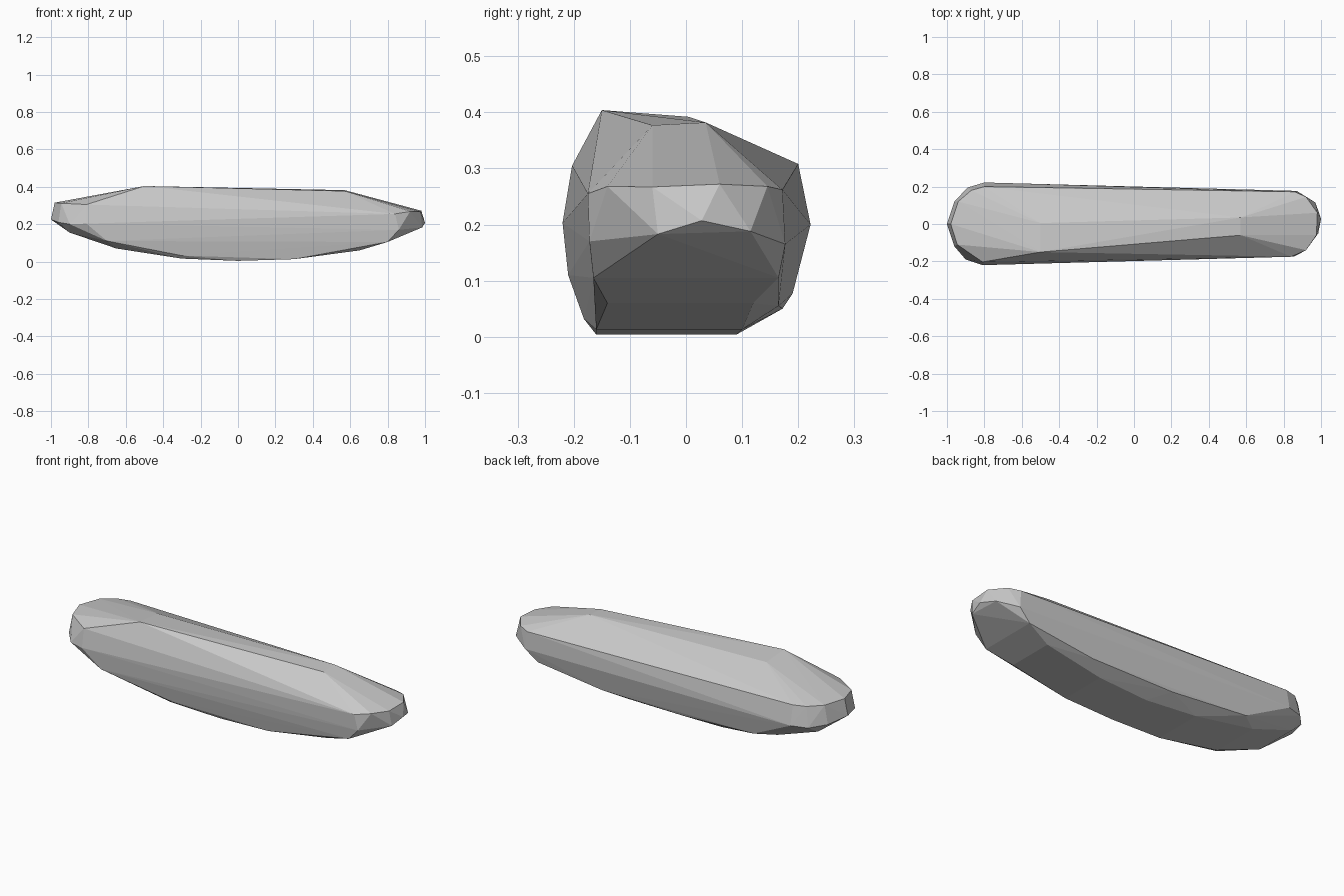
import bpy
import bmesh

cube = bpy.data.objects.get("Cube")
if cube:
    bpy.data.objects.remove(cube, do_unlink=True)

# Stone colour
stone = bpy.data.materials.new("stone grey")
stone.use_nodes = True
grey = (0.58, 0.58, 0.58, 1)
stone.diffuse_color = grey
bsdf = next(n for n in stone.node_tree.nodes if n.type == 'BSDF_PRINCIPLED')
bsdf.inputs["Base Color"].default_value = grey
bsdf.inputs["Roughness"].default_value = 0.8

# Slanted crown along the top
crown = [(-0.5, -0.15, 0.404), (-0.5, 0.005, 0.392),
         (0.57, -0.06, 0.377), (0.57, 0.035, 0.382)]

# Wide end: upper rim and widest girth
wide_rim = [(-0.81, -0.203, 0.305), (-0.945, -0.11, 0.312), (-0.98, 0, 0.315),
            (-0.94, 0.12, 0.313), (-0.87, 0.18, 0.31), (-0.8, 0.2, 0.308)]
wide_girth = [(-0.81, -0.22, 0.203), (-0.9, -0.19, 0.2), (-0.96, -0.12, 0.21),
              (-1, 0, 0.225), (-0.96, 0.12, 0.21), (-0.89, 0.195, 0.2),
              (-0.8, 0.222, 0.2)]

# Narrow end: upper rim and lower rim
narrow_rim = [(0.84, -0.175, 0.255), (0.92, -0.14, 0.268), (0.975, -0.06, 0.267),
              (0.98, 0.06, 0.272), (0.92, 0.145, 0.268), (0.86, 0.172, 0.262)]
narrow_girth = [(0.86, -0.172, 0.17), (0.985, -0.05, 0.183), (1, 0.028, 0.207),
                (0.97, 0.115, 0.188), (0.87, 0.177, 0.165)]

# Curved underside: x, z, front edge y, back edge y
keel = [(-0.9, 0.155, -0.12, 0.12), (-0.65, 0.07, -0.15, 0.12),
        (-0.3, 0.016, -0.165, 0.11), (0, 0.004, -0.16, 0.09),
        (0.3, 0.013, -0.16, 0.1), (0.65, 0.06, -0.14, 0.12),
        (0.8, 0.105, -0.165, 0.165)]
underside = [(x, y, z) for x, z, front, back in keel for y in (front, back)]

# Lower side edges
side_edges = [(-0.7, -0.21, 0.11), (-0.3, -0.182, 0.032),
              (-0.55, 0.19, 0.077), (-0.1, 0.172, 0.05), (0.4, 0.165, 0.055)]

# Wrap the rings and edges in one faceted skin
bm = bmesh.new()
for point in (crown + wide_rim + wide_girth + narrow_rim + narrow_girth
              + underside + side_edges):
    bm.verts.new(point)
hull = bmesh.ops.convex_hull(bm, input=bm.verts[:])
loose = {g for g in hull["geom_interior"] + hull["geom_unused"]
         if isinstance(g, bmesh.types.BMVert)}
bmesh.ops.delete(bm, geom=list(loose), context='VERTS')
bmesh.ops.recalc_face_normals(bm, faces=bm.faces[:])

mesh = bpy.data.meshes.new("long_stone")
bm.to_mesh(mesh)
bm.free()
mesh.materials.append(stone)
long_stone = bpy.data.objects.new("long_stone", mesh)
bpy.context.collection.objects.link(long_stone)
